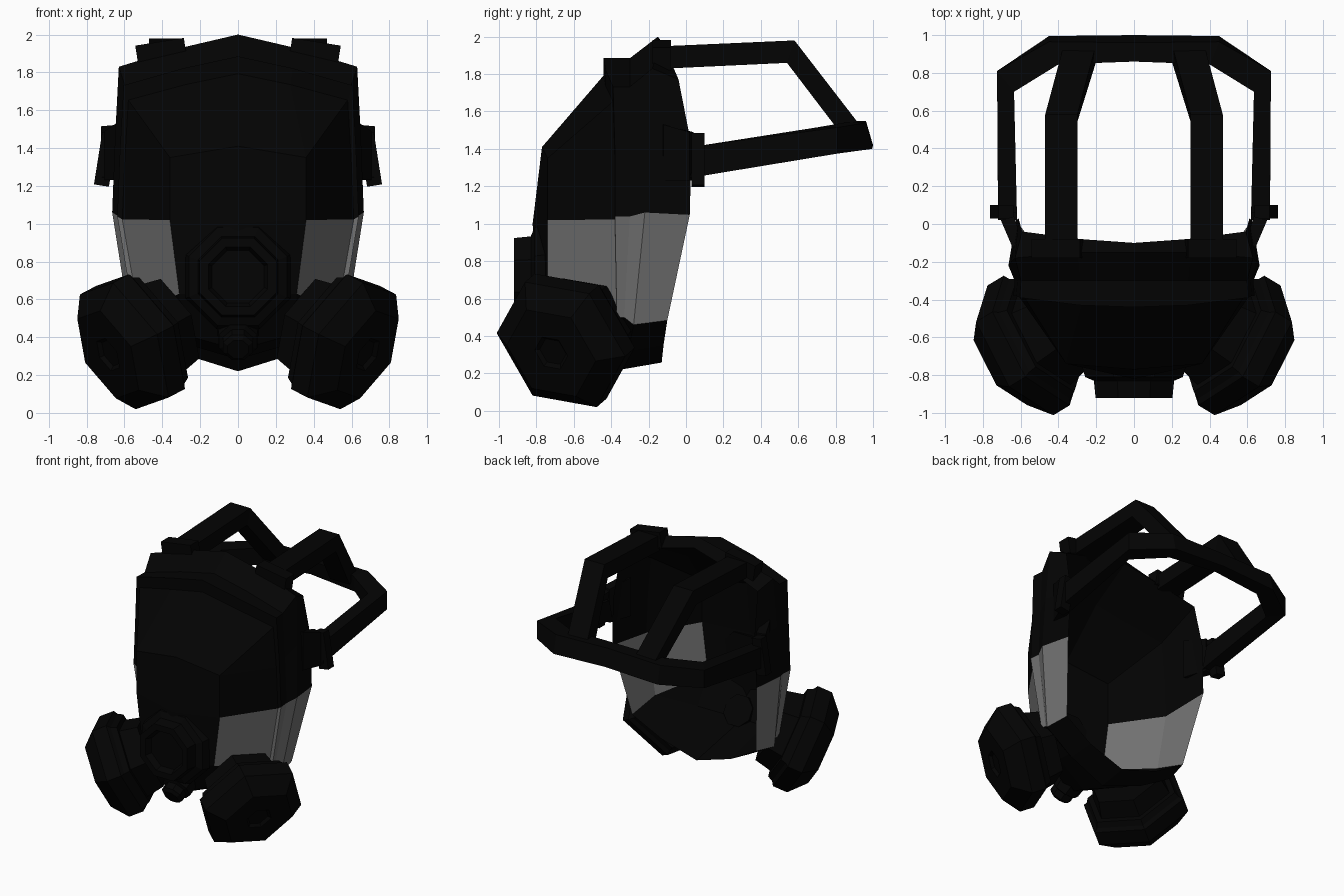
import bpy, bmesh, math
from mathutils import Vector, Matrix

cube = bpy.data.objects.get("Cube")
if cube:
    bpy.data.objects.remove(cube, do_unlink=True)


def make_material(name, value):
    mat = bpy.data.materials.new(name)
    mat.use_nodes = True
    color = (value, value, value, 1)
    mat.diffuse_color = color
    bsdf = mat.node_tree.nodes["Principled BSDF"]
    bsdf.inputs["Base Color"].default_value = color
    bsdf.inputs["Roughness"].default_value = 0.8
    return mat


BLACK = make_material("black rubber", 0.001)
GREY = make_material("grey panel", 0.17)


def finish(name, bm, mirror=True):
    bmesh.ops.remove_doubles(bm, verts=bm.verts, dist=0.0005)
    bmesh.ops.recalc_face_normals(bm, faces=bm.faces)
    mesh = bpy.data.meshes.new(name)
    bm.to_mesh(mesh)
    bm.free()
    mesh.materials.append(BLACK)
    mesh.materials.append(GREY)
    obj = bpy.data.objects.new(name, mesh)
    bpy.context.collection.objects.link(obj)
    if mirror:
        mod = obj.modifiers.new("mirror", "MIRROR")
        mod.use_clip = True
    return obj


def loft(bm, loops, cap=True):
    """Skin closed loops of points, one after another."""
    rings = [[bm.verts.new(p) for p in loop] for loop in loops]
    n = len(rings[0])
    for a, b in zip(rings, rings[1:]):
        for i in range(n):
            j = (i + 1) % n
            bm.faces.new((a[i], a[j], b[j], b[i]))
    if cap:
        bm.faces.new(rings[0])
        bm.faces.new(rings[-1])


def strap(name, stations, cap=True):
    """Rectangular band: each station is centre, half width, half height."""
    loops = []
    for station in stations:
        c, a, b = (Vector(v) for v in station)
        loops.append([c + a + b, c + a - b, c - a - b, c - a + b])
    bm = bmesh.new()
    loft(bm, loops, cap)
    return finish(name, bm)


def box(name, center, size, tilt):
    bm = bmesh.new()
    m = (Matrix.Translation(center) @ Matrix.Rotation(math.radians(tilt), 4, "Y")
         @ Matrix.Diagonal((*size, 1)))
    bmesh.ops.create_cube(bm, size=1, matrix=m)
    return finish(name, bm)


def turned(name, center, axis, sides, profile, spin=0, mirror=True):
    """Faceted part turned around an axis; profile is (offset, radius)."""
    axis, center = Vector(axis).normalized(), Vector(center)
    u = Vector((0, 0, 1)).cross(axis).normalized()
    v = axis.cross(u)
    loops = []
    for s, r in profile:
        angles = [math.tau * i / sides + math.radians(spin) for i in range(sides)]
        loops.append([center + axis * s + (u * math.cos(t) + v * math.sin(t)) * r
                      for t in angles])
    bm = bmesh.new()
    loft(bm, loops)
    return finish(name, bm, mirror)


# Face shell: half outline (x, z), scaled for each ring
outline = [(0, 2), (.3, 1.93), (.63, 1.83), (.65, 1.45),
           (.665, 1.06), (.57, .46), (.32, .32), (0, .22)]
visor_y = [-.44, -.43, -.39, -.38, -.38, -.37, -.58, -.72]
MID, WALL = .85, .025
# Visor edge, front lip, groove, ridge, back opening, inner lining
rings = [
    (.92, .82, visor_y),
    (.96, .9, [-.44, -.43, -.39, -.38, -.38, -.37, -.46, -.56]),
    (.95, .9, [-.3, -.3, -.3, -.3, -.3, -.33, -.36, -.4]),
    (1, 1, [-.15, -.15, -.18, -.2, -.22, -.28, -.31, -.35]),
    (.94, .94, [-.1, -.08, -.04, .03, .02, -.1, -.12, -.13]),
    (.89, .77, [y + WALL for y in visor_y]),
]
PANEL = 4  # outline segment that carries the grey side panel
bm = bmesh.new()
grid = [[bm.verts.new((x * sx, y, MID + (z - MID) * sz))
         for (x, z), y in zip(outline, ys)] for sx, sz, ys in rings]
for a, b in zip(grid, grid[1:]):
    for i in range(len(outline) - 1):
        f = bm.faces.new((a[i], a[i + 1], b[i + 1], b[i]))
        f.material_index = int(i == PANEL)


def visor(edge, inset):
    """Faceted front: centre line and corner points joined to an edge ring."""
    shift = Vector((0, inset, 0))
    mid = [bm.verts.new(Vector(p) + shift)
           for p in ((0, -.77, 1.41), (0, -.82, 1), (0, -.8, .6))]
    corner = [bm.verts.new(Vector(p) + shift)
              for p in ((.36, -.74, 1.35), (.36, -.74, 1.02), (.31, -.74, .63))]
    bm.faces.new((edge[0], edge[1], corner[0], mid[0]))
    bm.faces.new((edge[1], edge[2], corner[0]))
    bm.faces.new((edge[2], edge[3], corner[0]))
    for i in range(2):
        bm.faces.new((mid[i], corner[i], corner[i + 1], mid[i + 1]))
        f = bm.faces.new((corner[i], edge[i + 3], edge[i + 4], corner[i + 1]))
        f.material_index = i
    bm.faces.new((mid[2], corner[2], edge[6], edge[7]))
    bm.faces.new((corner[2], edge[5], edge[6]))


visor(grid[0], 0)
visor(grid[-1], WALL)
shell = finish("face_shell", bm)
front = min(shell.data.polygons, key=lambda p: p.center.y)
if front.normal.y > 0:
    shell.data.flip_normals()

# Round outlet on the nose with a sunken centre
turned("nose_outlet", (0, -.75, .72), (0, -1, 0), 8,
       [(0, .3), (.06, .28), (.08, .23), (.17, .22), (.17, .17), (.12, .15)], 22.5, False)
# Small valve knob under the outlet
turned("chin_valve", (0, -.71, .41), (0, -.8, -.5), 8,
       [(-.08, .12), (.06, .11), (.07, .085), (.12, .085), (.14, .06)], 22.5, False)

# Cheek filters
FILTER, AXIS = (.57, -.65, .37), (.78, -.47, -.41)
turned("filter_canister", FILTER, AXIS, 6,
       [(-.13, .34), (-.09, .36), (-.07, .39), (.04, .39),
        (.15, .27), (.15, .1), (.13, .08)], -10)
turned("filter_connector", FILTER, AXIS, 6, [(-.26, .27), (-.12, .3)], -10)

# Head harness
UP = (0, 0, .07)
strap("side_strap", [
    ((.67, .04, 1.33), (.05, 0, 0), (0, .02, .085)),
    ((.68, .755, 1.445), (.045, .055, 0), UP),
    ((.425, .92, 1.47), (.025, .06, 0), (0, -.015, .07)),
    ((0, .93, 1.485), (0, .05, 0), (0, -.02, .065))], False)
strap("top_strap", [
    ((.385, -.1, 1.89), (.085, 0, 0), (0, 0, .06)),
    ((.385, .56, 1.92), (.085, 0, 0), (0, .02, .06)),
    ((.29, .89, 1.49), (.085, 0, 0), (0, .045, .03))])
strap("side_tab", [
    ((.61, -.13, 1.38), (.035, .01, 0), (0, 0, .15)),
    ((.67, .03, 1.36), (.035, -.01, 0), (0, 0, .13))])
box("side_buckle", (.7, .065, 1.34), (.08, .07, .28), -9)
box("top_buckle", (.405, -.13, 1.9), (.26, .1, .125), 9)
